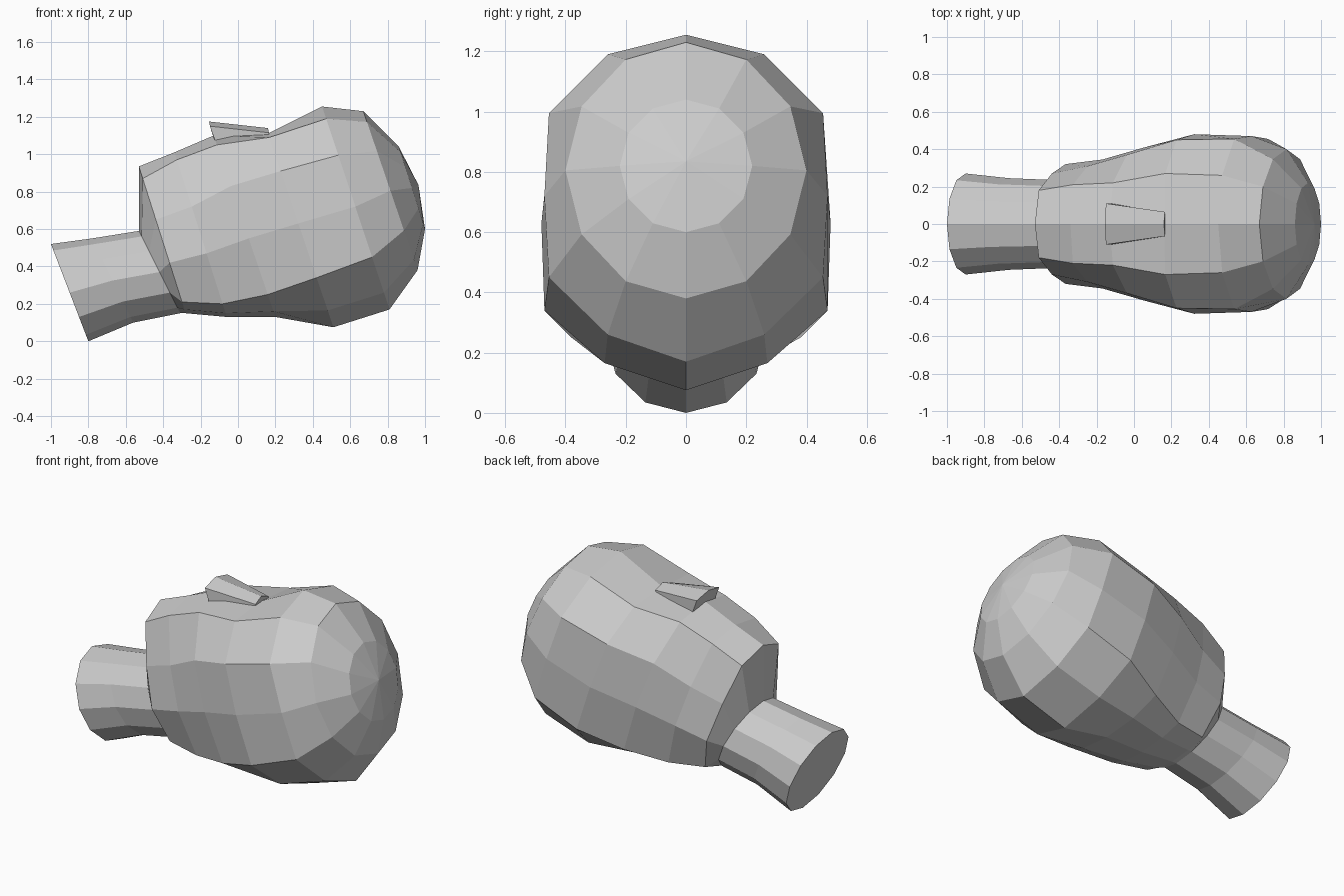
import bpy, bmesh
from math import sin, cos, pi

if "Cube" in bpy.data.objects:
    bpy.data.objects.remove(bpy.data.objects["Cube"])


def half_ring(x0, x6, zs, ys):
    """Planar tilted half section: x runs linearly with height from x0 (top) to x6 (bottom)."""
    z0, z6 = zs[0], zs[-1]
    return [(x0 + (x6 - x0) * (z0 - z) / (z0 - z6), y, z) for z, y in zip(zs, ys)]


def oval(x0, x6, z0, z6, w):
    """Elliptical tilted half section with 7 points."""
    a = [i * pi / 6 for i in range(7)]
    return half_ring(x0, x6, [(z0 + z6) / 2 + (z0 - z6) / 2 * cos(t) for t in a],
                     [w * sin(t) for t in a])


def full(half):
    """Mirror a half section across y = 0 into a closed loop."""
    return half + [(x, -y, z) for x, y, z in half[-2:0:-1]]


def loft(name, rings, pole=None):
    bm = bmesh.new()
    loops = [[bm.verts.new(p) for p in r] for r in rings]
    n = len(loops[0])
    for a, b in zip(loops, loops[1:]):
        for i in range(n):
            j = (i + 1) % n
            bm.faces.new((a[i], a[j], b[j], b[i]))
    if pole:
        tip = bm.verts.new(pole)
        for i in range(n):
            bm.faces.new((loops[0][i], loops[0][(i + 1) % n], tip))
    else:
        bm.faces.new(loops[0])
    bm.faces.new(loops[-1])
    bmesh.ops.remove_doubles(bm, verts=bm.verts, dist=0.0005)
    bmesh.ops.recalc_face_normals(bm, faces=bm.faces)
    me = bpy.data.meshes.new(name)
    bm.to_mesh(me)
    bm.free()
    ob = bpy.data.objects.new(name, me)
    bpy.context.collection.objects.link(ob)
    return ob


# Rounded crown sections
crown = [oval(0.86, 1.0, 1.04, 0.60, 0.22), oval(0.67, 0.96, 1.23, 0.38, 0.40)]

# Forehead down to jaw: x top, x bottom, heights, half widths
face = [half_ring(*r) for r in (
    (0.45, 0.81, (1.255, 1.19, 0.995, 0.72, 0.45, 0.26, 0.17), (0, 0.26, 0.455, 0.47, 0.455, 0.26, 0)),
    (0.16, 0.51, (1.11, 1.09, 0.91, 0.63, 0.34, 0.165, 0.075), (0, 0.27, 0.45, 0.48, 0.47, 0.27, 0)),
    (-0.13, 0.20, (1.10, 1.05, 0.83, 0.55, 0.25, 0.16, 0.13), (0, 0.22, 0.37, 0.41, 0.38, 0.22, 0)),
    (-0.34, -0.06, (1.01, 0.97, 0.72, 0.47, 0.20, 0.15, 0.13), (0, 0.21, 0.31, 0.345, 0.29, 0.17, 0)),
    (-0.53, -0.28, (0.935, 0.87, 0.65, 0.42, 0.21, 0.17, 0.15), (0, 0.18, 0.27, 0.32, 0.24, 0.13, 0)),
)]

# Neck sections, from the throat to the cut end
neck = [oval(-0.53, -0.31, 0.59, 0.15, 0.235),
        oval(-0.78, -0.56, 0.55, 0.10, 0.245),
        oval(-1.0, -0.80, 0.52, 0.0, 0.27)]

loft("head_and_neck", [full(r) for r in crown + face + neck], pole=(0.965, 0, 0.835))

# Nose wedge with a shallow ridge
nose = [[(-0.155, 0, 1.175), (-0.15, 0.11, 1.15), (-0.115, 0.11, 1.05), (-0.115, 0, 1.04)],
        [(0.16, 0, 1.14), (0.165, 0.065, 1.115), (0.17, 0.06, 1.07), (0.17, 0, 1.06)]]
loft("nose", [full(r) for r in nose])
